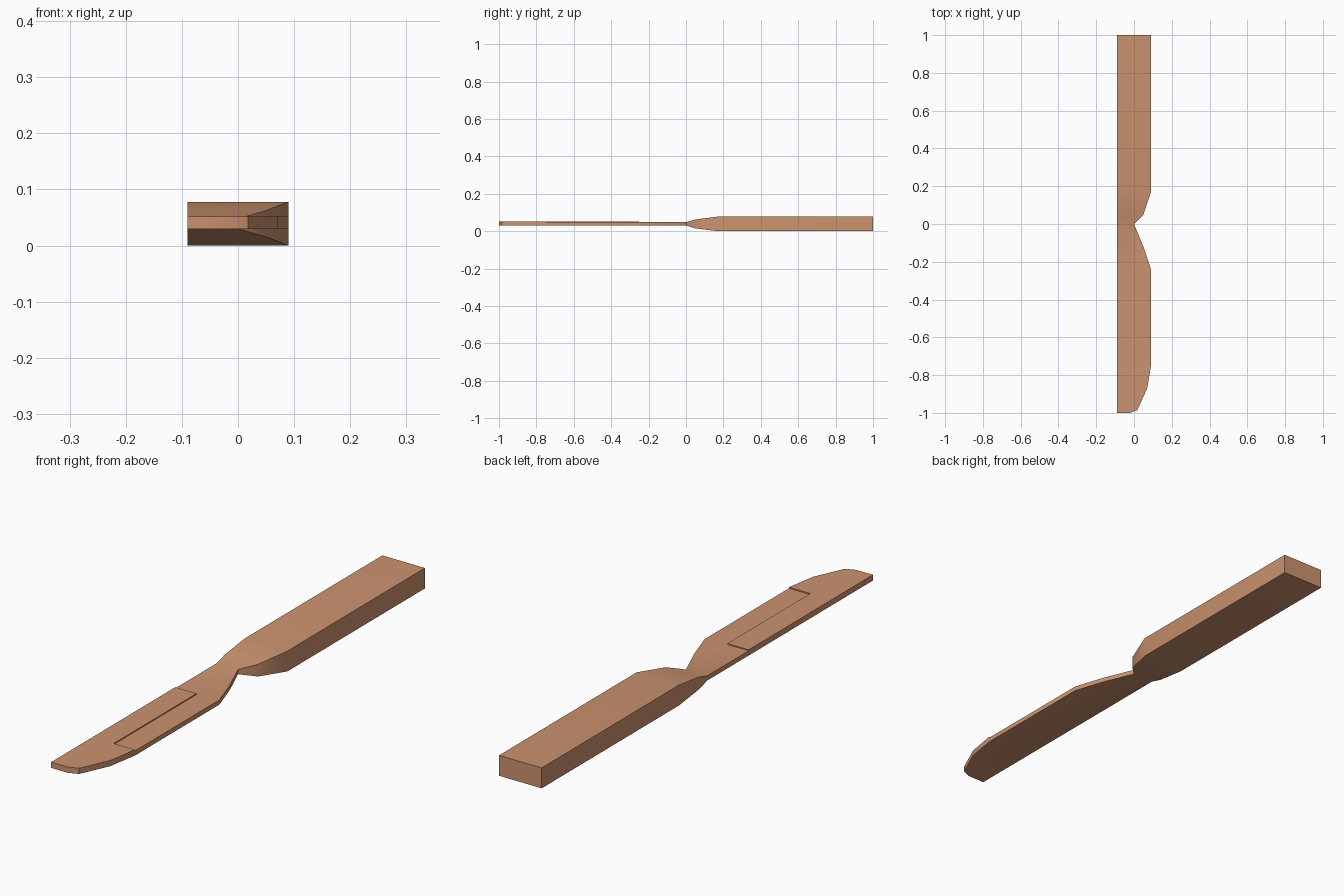
import bpy, bmesh, math

cube = bpy.data.objects.get("Cube")
if cube:
    bpy.data.objects.remove(cube, do_unlink=True)

W = 0.09              # half width
LOW, TOP = 0.03, 0.048  # blade underside and upper face
STEP = 0.004          # height of the raised blade panel

wood = bpy.data.materials.new("light_wood")
wood.use_nodes = True
wood.diffuse_color = (0.60, 0.29, 0.16, 1)
wood.node_tree.nodes["Principled BSDF"].inputs["Base Color"].default_value = wood.diffuse_color

bm = bmesh.new()
shared = {}


def face(points):
    """Flat outline face; corners at the same place are shared."""
    for p in points:
        if p not in shared:
            shared[p] = bm.verts.new((*p, LOW))
    return bm.faces.new([shared[p] for p in points])


def extrude(faces, height):
    new = bmesh.ops.extrude_face_region(bm, geom=faces, use_keep_orig=False)["geom"]
    bmesh.ops.translate(bm, vec=(0, 0, height),
                        verts=[g for g in new if isinstance(g, bmesh.types.BMVert)])
    return [g for g in new if isinstance(g, bmesh.types.BMFace)]


# Blade: raised tip panel and lower neck panel meeting along a stepped line
step_line = [(W, -0.75), (0.0, -0.75), (0.0, -0.25), (-W, -0.25)]
tip = face([(-W, -1.0), (-0.02, -1.0), (0.018, -0.985), (0.07, -0.87)] + step_line)
neck = face(step_line[::-1] + [(W, -0.24), (0.05, -0.12), (0.0, 0.0), (-W, 0.0)])

# Handle: strips widening from the neck
edge = [(0.0, 0.0), (0.05, 0.05), (W, 0.17), (W, 1.0)]
handle = [face([(-W, a[1]), a, b, (-W, b[1])]) for a, b in zip(edge, edge[1:])]

# Thicken everything, keeping the flat outline as the underside
base = [tip, neck] + handle
under = bmesh.ops.duplicate(bm, geom=base)["geom"]
extrude(base, TOP - LOW)
bmesh.ops.remove_doubles(bm, verts=bm.verts[:], dist=0.0001)

# Raise the tip panel
bm.normal_update()
panel = [f for f in bm.faces if f.calc_center_median().z > TOP - 0.001
         and min(v.co.y for v in f.verts) < -0.99]
extrude(panel, STEP)

# Flare the handle above and below the blade
for v in bm.verts:
    if v.co.y > 0.01:
        flare = 0.0145 if v.co.y < 0.1 else 0.03
        v.co.z += flare if v.co.z > 0.04 else -flare

bmesh.ops.recalc_face_normals(bm, faces=bm.faces[:])
bmesh.ops.dissolve_limit(bm, angle_limit=math.radians(0.5),
                         verts=bm.verts[:], edges=bm.edges[:])

mesh = bpy.data.meshes.new("wooden_knife")
bm.to_mesh(mesh)
bm.free()
mesh.materials.append(wood)
knife = bpy.data.objects.new("wooden_knife", mesh)
bpy.context.collection.objects.link(knife)

bpy.ops.object.select_all(action='DESELECT')
knife.select_set(True)
bpy.context.view_layer.objects.active = knife
bpy.ops.object.shade_smooth_by_angle(angle=math.radians(30))
